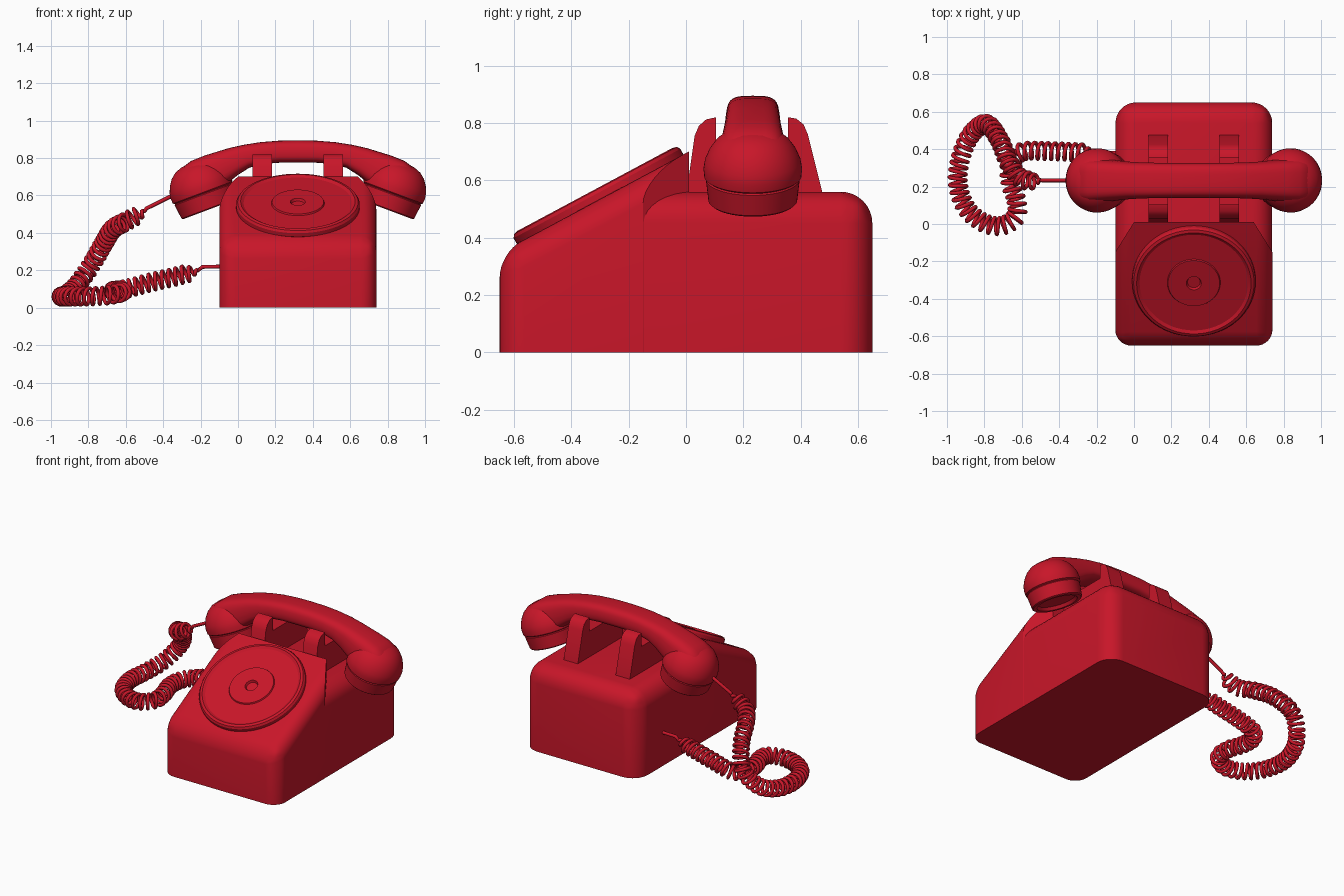
import bpy, bmesh, math
from mathutils import Vector, Matrix

if "Cube" in bpy.data.objects:
    bpy.data.objects.remove(bpy.data.objects["Cube"])

CX = 0.32          # centre line of the telephone
HY = 0.233         # centre line of the handset
red = bpy.data.materials.new("red_plastic")
red.diffuse_color = (0.58, 0.008, 0.022, 1)
red.use_nodes = True
red.node_tree.nodes["Principled BSDF"].inputs["Base Color"].default_value = red.diffuse_color


def finish(bm, name, angle=32):
    bmesh.ops.recalc_face_normals(bm, faces=bm.faces)
    me = bpy.data.meshes.new(name)
    bm.to_mesh(me)
    bm.free()
    ob = bpy.data.objects.new(name, me)
    bpy.context.collection.objects.link(ob)
    me.materials.append(red)
    bpy.ops.object.select_all(action='DESELECT')
    ob.select_set(True)
    bpy.context.view_layer.objects.active = ob
    bpy.ops.object.shade_smooth_by_angle(angle=math.radians(angle))
    return ob


def bridge(bm, rings, cap=True):
    for a, b in zip(rings, rings[1:]):
        n = len(a)
        for i in range(n):
            bm.faces.new((a[i], a[(i + 1) % n], b[(i + 1) % n], b[i]))
    if cap:
        bm.faces.new(rings[0])
        bm.faces.new(rings[-1])


def block(name, plan, top, uprights, top_edges, radius):
    """Upright prism with a chosen set of rounded edges."""
    bm = bmesh.new()
    lo = [bm.verts.new((CX + x, y, 0)) for x, y in plan]
    hi = [bm.verts.new((CX + x, y, top(y))) for x, y in plan]
    bridge(bm, [lo, hi])
    pairs = [(lo[i], hi[i]) for i in uprights]
    pairs += [(hi[i], hi[(i + 1) % len(hi)]) for i in top_edges]
    edges = [bm.edges.get(p) for p in pairs]
    bmesh.ops.bevel(bm, geom=edges, offset=radius, segments=8, profile=0.5,
                    affect='EDGES', clamp_overlap=True)
    return finish(bm, name)


def lathe(name, profile, matrix, n=64):
    bm = bmesh.new()
    rings = [[bm.verts.new(matrix @ Vector((r * math.cos(2 * math.pi * i / n),
                                            r * math.sin(2 * math.pi * i / n), z)))
              for i in range(n)] for r, z in profile]
    bridge(bm, rings)
    return finish(bm, name, 28)


# Body: sloping front housing and lower rear block
slope = lambda y: 0.695 + 0.535 * y
block("dial_housing", [(-.42, -.65), (.42, -.65), (.42, -.15), (.32, .01), (-.32, .01), (-.42, -.15)],
      slope, (0, 1), (0, 1, 5), 0.085)
block("rear_body", [(-.419, -.2), (.419, -.2), (.419, .65), (-.419, .65)],
      lambda y: 0.56, (2, 3), (1, 2, 3), 0.11)

# Dial disc lying on the slope
tilt = Matrix.Translation((CX, -0.3, slope(-0.3))) @ Matrix.Rotation(math.atan(0.535), 4, 'X')
lathe("dial", [(.32, -.01), (.33, 0), (.33, .022), (.322, .034), (.306, .038), (.29, .028),
               (.142, .028), (.138, .036), (.04, .036), (.034, .022), (.001, .022)], tilt)

# Two U-shaped cradle prongs
fork = [(0, .5), (.005, .58), (.03, .755), (.045, .79), (.07, .812), (.105, .82), (.105, .73),
        (.355, .73), (.355, .82), (.385, .815), (.41, .795), (.425, .76), (.475, .56), (.48, .5)]
for side, label in ((-1, "left"), (1, "right")):
    bm = bmesh.new()
    rings = [[bm.verts.new((CX + side * 0.19 + dx, y, z)) for y, z in fork] for dx in (-.052, .052)]
    bridge(bm, rings)
    finish(bm, label + "_cradle_prong")

# Handset grip: lofted rounded sections (top u, top z, bottom u, bottom z, half width)
half = [(0, .895, 0, .775, .093), (.1, .893, .1, .775, .093), (.2, .885, .19, .768, .094),
        (.29, .871, .26, .748, .096), (.37, .853, .32, .71, .1), (.5, .813, .42, .63, .112),
        (.57, .785, .47, .6, .12), (.61, .755, .5, .58, .12), (.65, .69, .55, .56, .115)]
stations = [(-a, b, -c, d, w) for a, b, c, d, w in half[:0:-1]] + half
bm = bmesh.new()
rings = []
for tu, tz, bu, bz, w in stations:
    top, bot = Vector((CX + tu, HY, tz)), Vector((CX + bu, HY, bz))
    ring = []
    for i in range(32):
        a = 2 * math.pi * i / 32
        c, s = math.cos(a), math.sin(a)
        px = math.copysign(abs(c) ** 0.55, c)
        pz = math.copysign(abs(s) ** 0.55, s)
        p = (top + bot) / 2 + (top - bot) / 2 * pz
        p.y += w * px * (1 - 0.1 * max(pz, 0))
        ring.append(bm.verts.new(p))
    rings.append(ring)
bridge(bm, rings)
finish(bm, "handset_grip", 45)

# Ear and mouth cups, tilted outward
cup = [(.001, .02), (.115, .02), (.125, 0), (.148, 0), (.155, .006), (.164, .085), (.16, .09),
       (.17, .097), (.172, .125), (.167, .155), (.152, .19), (.13, .222), (.1, .247), (.06, .262), (.001, .268)]
for side, label in ((-1, "mouth_cup"), (1, "ear_cup")):
    m = Matrix.Translation((CX + side * 0.475, HY, 0.525)) @ Matrix.Rotation(side * math.radians(20.5), 4, 'Y')
    lathe(label, cup, m)

# Coiled cord: smooth path, then a helix around it with straight ends
path = [Vector(p) for p in [
    (-.5, .235, .515), (-.6, .24, .46), (-.67, .33, .42), (-.72, .45, .34), (-.79, .535, .22),
    (-.87, .48, .11), (-.925, .36, .065), (-.942, .22, .06), (-.9, .09, .06), (-.81, .01, .06),
    (-.71, -.01, .065), (-.63, .04, .08), (-.63, .13, .09), (-.66, .22, .09), (-.66, .32, .09),
    (-.6, .385, .1), (-.47, .39, .135), (-.34, .385, .165), (-.21, .38, .2)]]


def spline(a, b, c, d, t):
    return 0.5 * (2 * b + (c - a) * t + (2 * a - 5 * b + 4 * c - d) * t * t + (3 * b - a - 3 * c + d) * t ** 3)


ext = [2 * path[0] - path[1]] + path + [2 * path[-1] - path[-2]]
centre = [spline(*ext[i:i + 4], k / 60) for i in range(len(path) - 1) for k in range(60)]
points = [Vector((-.33, HY, .61)), Vector((-.49, HY, .53))]
phase = 0.0
last = len(centre) - 2
for i in range(last + 1):
    t = centre[i + 1] - centre[i]
    phase += t.length / 0.037 * 2 * math.pi
    t.normalize()
    side = t.cross(Vector((0, 0, 1))).normalized()
    up = side.cross(t)
    r = 0.044 * min(1, i / 25, (last - i) / 25)
    points.append(centre[i] + r * (math.cos(phase) * side + math.sin(phase) * up))
points += [Vector((-.19, .38, .218)), Vector((-.08, .38, .22))]

cu = bpy.data.curves.new("coiled_cord", 'CURVE')
cu.dimensions = '3D'
cu.bevel_depth = 0.0105
cu.bevel_resolution = 2
cu.use_fill_caps = True
sp = cu.splines.new('POLY')
sp.points.add(len(points) - 1)
for q, p in zip(sp.points, points):
    q.co = (*p, 1)
cu.materials.append(red)
bpy.context.collection.objects.link(bpy.data.objects.new("coiled_cord", cu))
